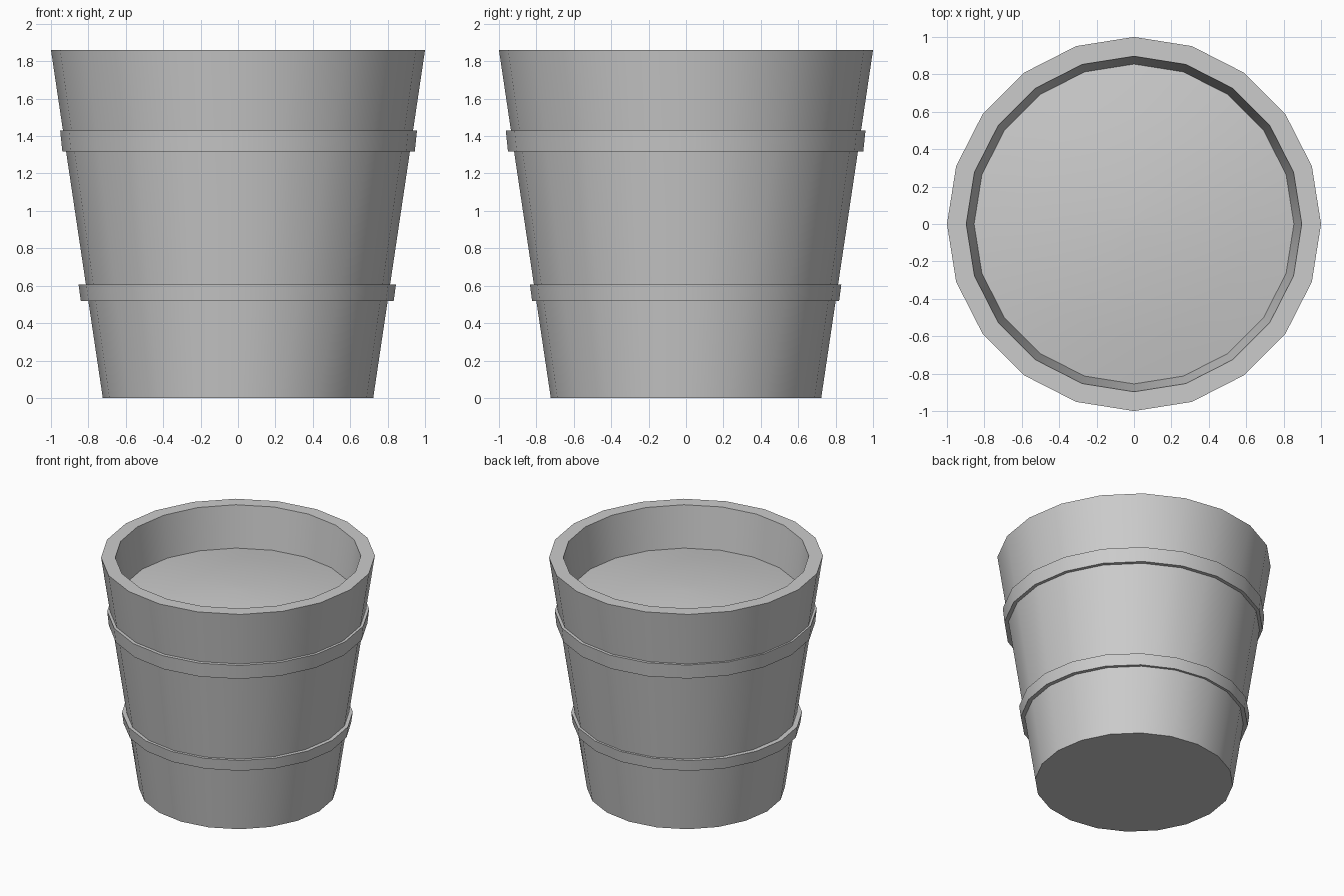
import bpy
import math

SIDES = 20
BASE_R, TOP_R, HEIGHT = 0.723, 1.0, 1.86

cube = bpy.data.objects.get("Cube")
if cube:
    bpy.data.objects.remove(cube, do_unlink=True)

# One plain grey for the whole tub
grey = bpy.data.materials.new("plain_grey")
grey.use_nodes = True
colour = (0.6, 0.6, 0.6, 1)
grey.diffuse_color = colour
grey.node_tree.nodes["Principled BSDF"].inputs["Base Color"].default_value = colour


def lathe(name, profile, closed=False, caps=(), stretch=(1, 1), shift=(0, 0)):
    """Spin (radius, height) points around z; caps lists the profile rings to fill."""
    verts, faces = [], []
    for r, z in profile:
        for i in range(SIDES):
            a = math.tau * i / SIDES
            verts.append((r * stretch[0] * math.cos(a) + shift[0],
                          r * stretch[1] * math.sin(a) + shift[1], z))
    rings = len(profile)
    for k in range(rings if closed else rings - 1):
        lo, hi = k * SIDES, (k + 1) % rings * SIDES
        for i in range(SIDES):
            j = (i + 1) % SIDES
            faces.append((lo + i, lo + j, hi + j, hi + i))
    for ring, up in caps:
        loop = [ring * SIDES + i for i in range(SIDES)]
        faces.append(loop if up else loop[::-1])
    mesh = bpy.data.meshes.new(name)
    mesh.from_pydata(verts, [], faces)
    mesh.materials.append(grey)
    obj = bpy.data.objects.new(name, mesh)
    bpy.context.collection.objects.link(obj)
    bpy.ops.object.select_all(action="DESELECT")
    obj.select_set(True)
    bpy.context.view_layer.objects.active = obj
    bpy.ops.object.shade_smooth_by_angle(angle=math.radians(35))


# Tapered tub: base, outer wall, rim and inner wall
lathe("tub", [(BASE_R, 0), (TOP_R, HEIGHT), (0.897, HEIGHT), (0.855, 1.53)],
      caps=[(0, False)])

# Heaped filling inside the tub
lathe("filling", [(0.855, 1.53), (0.6, 1.57), (0.3, 1.6), (0.05, 1.61)],
      caps=[(3, True)])


# Hoops gripping the tub wall, slightly out of round
def hoop(name, low, high, r_low, r_high, stretch, shift):
    def wall(z):
        return BASE_R + (TOP_R - BASE_R) * z / HEIGHT - 0.01

    lathe(name, [(r_low, low), (r_high, high), (wall(high), high), (wall(low), low)],
          closed=True, stretch=stretch, shift=shift)


hoop("upper_hoop", 1.317, 1.431, 0.945, 0.957, (0.997, 1.005), (0.003, -0.002))
hoop("lower_hoop", 0.518, 0.607, 0.829, 0.841, (1.009, 0.99), (-0.004, -0.002))
